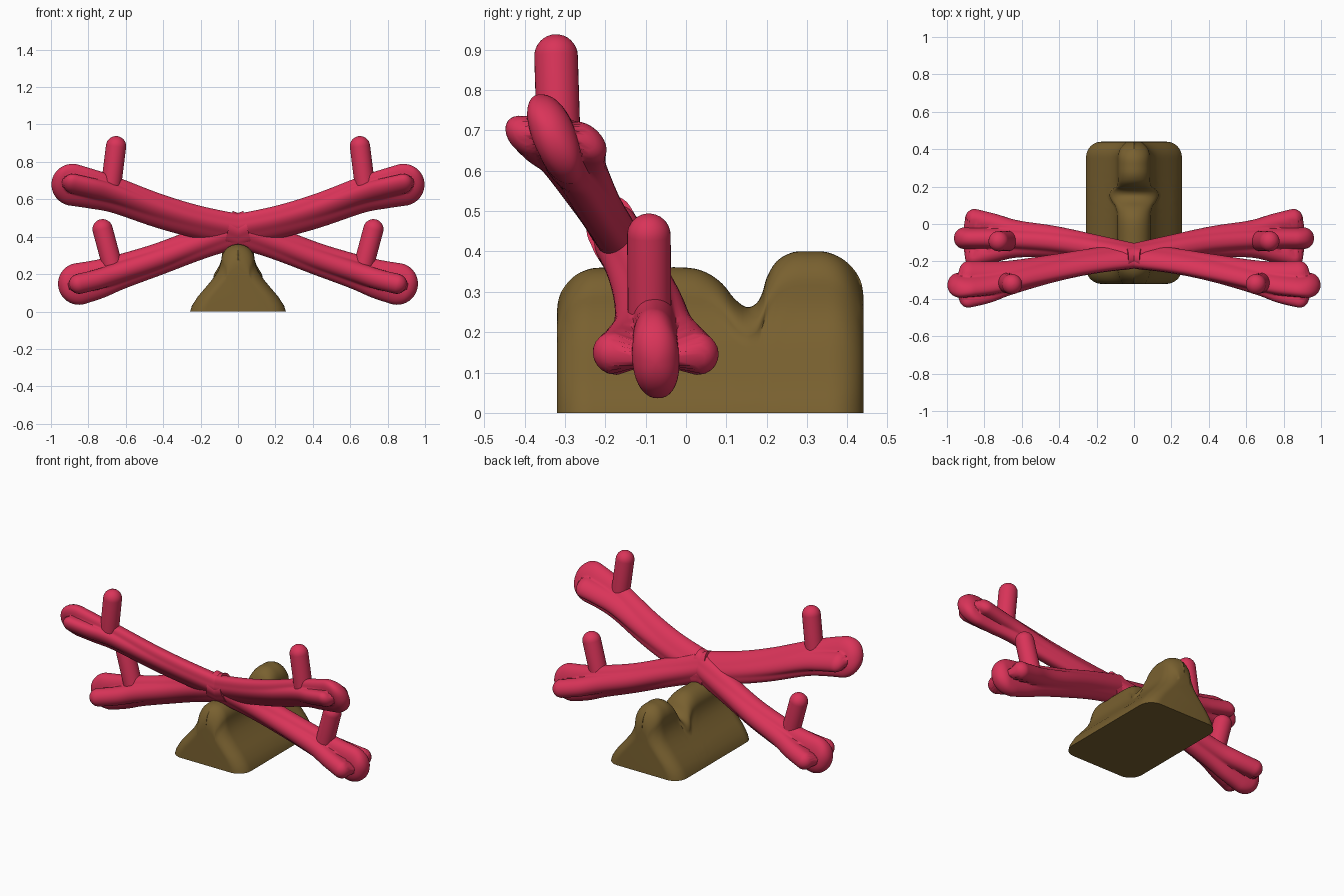
import bpy, bmesh, math
from mathutils import Vector

if "Cube" in bpy.data.objects:
    bpy.data.objects.remove(bpy.data.objects["Cube"])


def material(name, rgb):
    m = bpy.data.materials.new(name)
    m.diffuse_color = (*rgb, 1)
    m.use_nodes = True
    m.node_tree.nodes["Principled BSDF"].inputs["Base Color"].default_value = m.diffuse_color
    return m


RED = material("crimson", (0.70, 0.034, 0.10))
BROWN = material("olive brown", (0.19, 0.118, 0.029))


def loft(name, rings, mat):
    """Skin a list of equal closed rings and cap both ends."""
    n = len(rings[0])
    verts = [tuple(p) for ring in rings for p in ring]
    faces = [(a * n + i, a * n + (i + 1) % n, (a + 1) * n + (i + 1) % n, (a + 1) * n + i)
             for a in range(len(rings) - 1) for i in range(n)]
    faces += [tuple(range(n))[::-1], tuple(range(len(verts) - n, len(verts)))]
    me = bpy.data.meshes.new(name)
    me.from_pydata(verts, [], faces)
    bm = bmesh.new()
    bm.from_mesh(me)
    bmesh.ops.recalc_face_normals(bm, faces=bm.faces[:])
    bm.to_mesh(me)
    bm.free()
    me.materials.append(mat)
    ob = bpy.data.objects.new(name, me)
    bpy.context.collection.objects.link(ob)
    bpy.ops.object.select_all(action='DESELECT')
    bpy.context.view_layer.objects.active = ob
    ob.select_set(True)
    bpy.ops.object.shade_smooth_by_angle(angle=math.radians(50))


def interp(table, x):
    for (x0, y0), (x1, y1) in zip(table, table[1:]):
        if x <= x1:
            return y0 + (y1 - y0) * max(0, (x - x0) / (x1 - x0))
    return table[-1][1]


def catmull(rows, steps):
    """Smooth curve through rows of numbers."""
    out = []
    for i in range(len(rows) - 1):
        p = [rows[max(0, min(len(rows) - 1, i + k))] for k in (-1, 0, 1, 2)]
        for s in range(steps):
            t = s / steps
            out.append([.5 * (2 * b + (c - a) * t + (2 * a - 5 * b + 4 * c - d) * t * t
                              + (3 * b - a - 3 * c + d) * t ** 3) for a, b, c, d in zip(*p)])
    return out + [list(rows[-1])]


# Arm axis rows: x, y, z, half height of the loop rail, offset of the side lobes
UPPER = [(-.05, -.165, .425, .09, .012), (.2, -.195, .475, .09, .012),
         (.42, -.235, .537, .093, .018), (.65, -.285, .62, .098, .035),
         (.77, -.31, .652, .107, .055), (.882, -.322, .677, .116, .070)]
LOWER = [(-.05, -.18, .45, .09, .012), (.2, -.13, .365, .085, .018),
         (.42, -.095, .282, .085, .03), (.62, -.08, .215, .092, .045),
         (.74, -.075, .175, .103, .075), (.85, -.075, .148, .112, .102)]
RAIL, LOBE = .058, .054


def section(center, up, side, half_h, half_w, lobe_off, lobe_r):
    """Plus-shaped section: tall rounded rail with a lobe on each side."""
    ring = []
    for k in range(64):
        a = 2 * math.pi * k / 64
        c, s = abs(math.cos(a)), abs(math.sin(a))
        r = ((c / half_w) ** 2.3 + (s / half_h) ** 2.3) ** (-1 / 2.3)
        disc = lobe_r ** 2 - (lobe_off * s) ** 2
        if lobe_r > 0 and disc > 0:
            hit = lobe_off * c + math.sqrt(disc)
            r = (r ** 20 + hit ** 20) ** .05
        ring.append(center + side * (r * math.cos(a)) + up * (r * math.sin(a)))
    return ring


def arm(name, rows, up, side, s):
    up, side = Vector(up).normalized(), Vector(side).normalized()
    rings = [section(Vector(p[:3]), up, side, p[3], RAIL, p[4], LOBE) for p in catmull(rows, 6)]
    # rounded tip, the side lobes end sooner than the loop
    tip, R, off = Vector(rows[-1][:3]), rows[-1][3], rows[-1][4]
    along = (tip - Vector(rows[-2][:3])).normalized()
    for k in range(1, 21):
        d = R * math.sin(math.pi / 2 * k / 20.3)
        half_h = math.sqrt(R * R - d * d)
        half_w = math.sqrt(RAIL ** 2 - max(0, d - (R - RAIL)) ** 2)
        lobe = math.sqrt(max(0, LOBE ** 2 - d * d))
        rings.append(section(tip + along * d, up, side, half_h, half_w, off, lobe))
    loft(name, [[(p.x * s, p.y, p.z) for p in ring] for ring in rings], RED)


def handle(name, a, b, r, s):
    """Round bar with a domed top."""
    a, b = Vector(a), Vector(b)
    d = (b - a).normalized()
    u = d.cross(Vector((0, 1, 0))).normalized()
    v = d.cross(u)
    rows = [(a, r)] + [(b + d * (r * math.sin(t)), r * math.cos(t))
                       for t in (math.pi / 2 * k / 8.2 for k in range(9))]
    rings = [[p + u * (q * math.cos(t)) + v * (q * math.sin(t))
              for t in (2 * math.pi * k / 32 for k in range(32))] for p, q in rows]
    loft(name, [[(p.x * s, p.y, p.z) for p in ring] for ring in rings], RED)


# Four arms with an upright handle on each
for s, word in ((-1, "left"), (1, "right")):
    arm(f"upper_{word}_arm", UPPER, (-.22, -.28, 1), (0, 1, -.1), s)
    arm(f"lower_{word}_arm", LOWER, (.25, -.05, 1), (0, 1, 0), s)
    handle(f"upper_{word}_handle", (.68, -.315, .66), (.652, -.322, .884), .054, s)
    handle(f"lower_{word}_handle", (.665, -.09, .22), (.724, -.092, .44), .054, s)

# Base: bell-shaped section swept front to back under a saddle and knob outline
WIDTH = [(0, .256), (.03, .247), (.08, .215), (.13, .172), (.18, .130), (.22, .105),
         (.26, .090), (.31, .085)]
OUTLINE = [(-.32, .25), (-.316, .28), (-.305, .307), (-.28, .336), (-.25, .353), (-.21, .36),
           (-.1, .36), (0, .36), (.05, .348), (.09, .32), (.12, .283), (.15, .262), (.175, .272),
           (.19, .30), (.2, .335), (.225, .376), (.265, .398), (.31, .40), (.35, .398),
           (.39, .38), (.42, .35), (.435, .32), (.44, .285)]
CORNER = .083
rings = []
for y, h in catmull(OUTLINE, 3):
    d = min(CORNER, max(0, min(y + .32, .44 - y)))
    inset = CORNER - math.sqrt(max(0, CORNER ** 2 - (CORNER - d) ** 2))
    z1 = h - .085
    half = [(interp(WIDTH, z1 * k / 10), z1 * k / 10) for k in range(10)]
    w1 = interp(WIDTH, z1)
    half += [(w1 * math.cos(t), z1 + .085 * math.sin(t))
             for t in (math.pi / 2 * k / 10 for k in range(10))]
    half = [(max(.001, w - inset), z) for w, z in half]
    rings.append([(w, y, z) for w, z in half] + [(0, y, h)] + [(-w, y, z) for w, z in half[::-1]])
loft("base", rings, BROWN)
